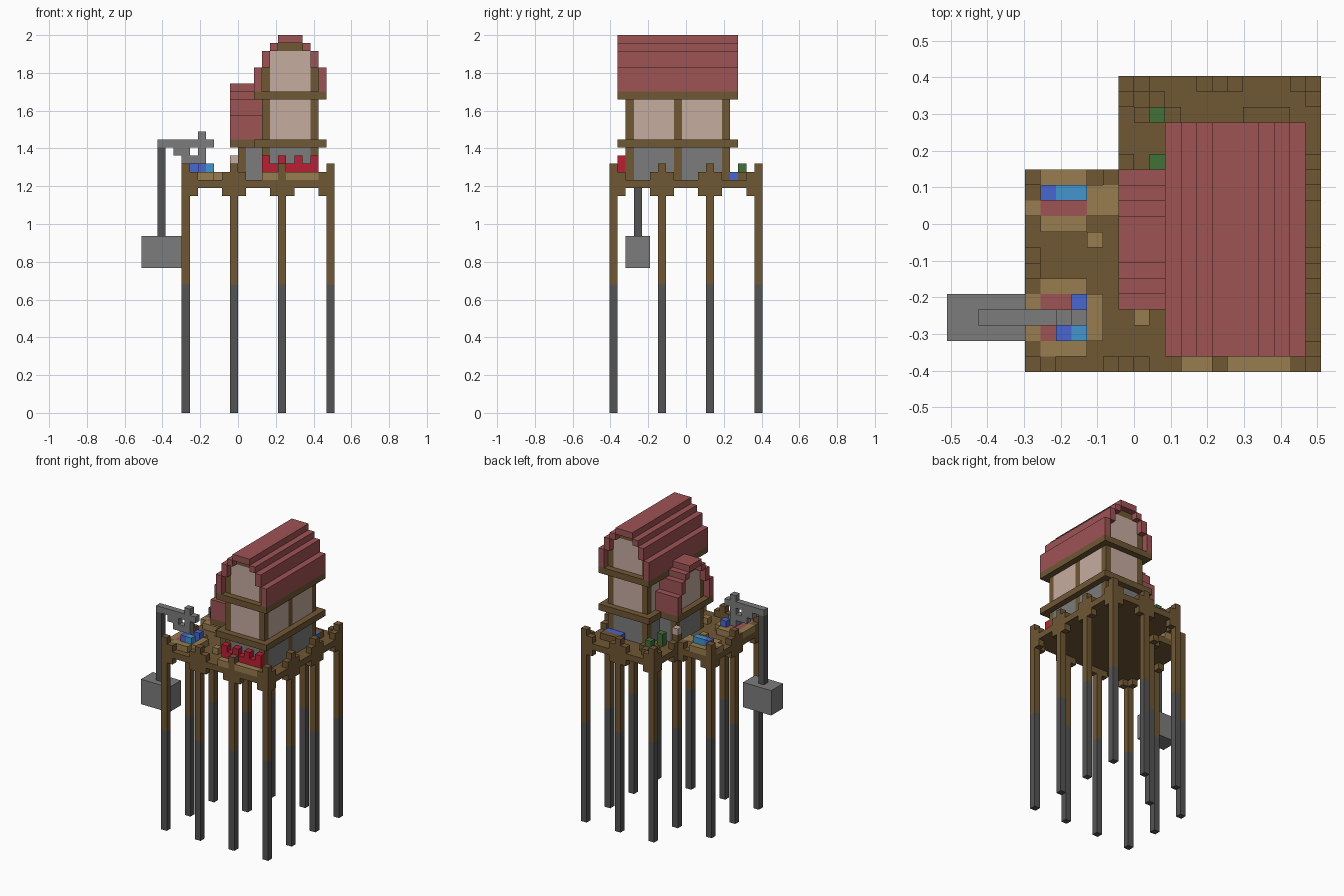
import bpy, bmesh

if "Cube" in bpy.data.objects:
    bpy.data.objects.remove(bpy.data.objects["Cube"])

V = 2 / 47                      # edge of one block
OX, OY = 12, 9.5                # grid centre


def lin(c):
    return tuple((v / 12.92 if v <= .04045 else ((v + .055) / 1.055) ** 2.4) for v in (k / 255 for k in c)) + (1,)


def mat(name, *rgb):
    m = bpy.data.materials.new(name)
    m.diffuse_color = lin(rgb)
    m.use_nodes = True
    m.node_tree.nodes["Principled BSDF"].inputs["Base Color"].default_value = m.diffuse_color
    return m


BROWN = mat("brown wood", 112, 87, 52)
TAN = mat("tan wood", 152, 125, 80)
ROOF = mat("roof red", 158, 83, 85)
PLASTER = mat("pale plaster", 198, 172, 160)
RED = mat("bright red", 186, 32, 52)
GREY = mat("stone grey", 124, 124, 124)
DARK = mat("dark grey", 84, 84, 84)
BLUE = mat("blue", 72, 102, 208)
SKY = mat("light blue", 68, 150, 205)
GREEN = mat("green", 66, 112, 56)


def build(name, material, boxes):
    """Join grid boxes (x0, x1, y0, y1, z0, z1) into one object."""
    bm = bmesh.new()
    for x0, x1, y0, y1, z0, z1 in boxes:
        r = bmesh.ops.create_cube(bm, size=1)
        for v in r["verts"]:
            v.co.x = ((x1 if v.co.x > 0 else x0) - OX) * V
            v.co.y = ((y1 if v.co.y > 0 else y0) - OY) * V
            v.co.z = (z1 if v.co.z > 0 else z0) * V
    me = bpy.data.meshes.new(name)
    bm.to_mesh(me)
    bm.free()
    me.materials.append(material)
    ob = bpy.data.objects.new(name, me)
    bpy.context.collection.objects.link(ob)


def cell(x, y, z0, z1):
    return (x, x + 1, y, y + 1, z0, z1)


# stilts: dark feet, wooden tops, going through the deck
posts = [(x, 0) for x in (5, 11, 17, 23)] + [(x, 18) for x in (11, 17, 23)]
posts += [(5, 6), (5, 12), (11, 12), (23, 6), (23, 12)]
build("stilt_feet", DARK, [cell(x, y, 0, 16) for x, y in posts])
build("stilt_tops", BROWN, [cell(x, y, 16, 28) for x, y in posts] +
      [cell(x, y, 29, 31) for x, y in posts])

# L-shaped deck
build("deck", BROWN, [(5, 24, 0, 13, 28, 29), (11, 24, 13, 19, 28, 29)])


def on_edge(x, y):
    return ((y == 0 and 5 <= x < 24) or (x == 23 and 0 <= y < 19) or (y == 18 and 11 <= x < 24)
            or (x == 11 and 12 <= y < 19) or (y == 12 and 5 <= x < 12) or (x == 5 and 0 <= y < 13))


# braces beside each post, below and above the deck edge
near = [(x + a, y + b) for x, y in posts for a, b in ((1, 0), (-1, 0), (0, 1), (0, -1)) if on_edge(x + a, y + b)]
build("lower_braces", BROWN, [cell(x, y, 27, 28) for x, y in near])
planter_cells = [(16, 0), (18, 0), (6, 12)]
build("upper_braces", BROWN, [cell(x, y, 29, 30) for x, y in near if (x, y) not in planter_cells])

# main house: posts, wall panels and two overhanging beams
pillars = [(x, y) for x in (15, 21) for y in (2, 8, 14)]
build("house_posts", BROWN, [cell(x, y, a, b) for x, y in pillars for a, b in ((29, 33), (34, 39))])


def panels(z0, z1):
    out = [(16, 21, y, y + 1, z0, z1) for y in (2, 14)]
    return out + [(x, x + 1, a, b, z0, z1) for x in (15, 21) for a, b in ((3, 8), (9, 14))]


build("stone_walls", GREY, panels(29, 33))
build("plaster_walls", PLASTER, panels(34, 39))
build("house_beams", BROWN, [(14, 23, 1, 16, z, z + 1) for z in (33, 39)])


def roof_tiers(z):
    """Stepped arch nine blocks wide: (offset0, offset1, z0, z1)."""
    side = [(0, z, z + 3), (1, z + 3, z + 5), (2, z + 5, z + 6)]
    tiers = [(3, 6, z + 6, z + 7)]
    for o, a, b in side:
        tiers += [(o, o + 1, a, b), (8 - o, 9 - o, a, b)]
    return tiers


# main roof and both gables
build("main_roof", ROOF, [(14 + a, 14 + b, 1, 16, c, d) for a, b, c, d in roof_tiers(40)])
build("main_gables", PLASTER, [(16, 21, y, y + 1, 40, 45) for y in (2, 14)])
build("gable_frames", BROWN, [(a, b, y, y + 1, c, d) for y in (2, 14)
                              for a, b, c, d in ((15, 16, 40, 43), (21, 22, 40, 43), (17, 20, 45, 46))])

# side annex with its own stepped roof
build("annex_roof", ROOF, [(11, 14 if d > 39 else 15, 4 + a, 4 + b, c, d) for a, b, c, d in roof_tiers(34)])
build("annex_gable", PLASTER, [(12, 13, 6, 11, 34, 39)])
build("annex_frame", BROWN, [(12, 13, 5, 6, 34, 37), (12, 13, 11, 12, 34, 37), (12, 13, 7, 10, 39, 40),
                             cell(12, 5, 29, 33), cell(12, 11, 29, 33), (11, 14, 4, 13, 33, 34)])
build("annex_walls", GREY, [(12, 13, 6, 11, 29, 33), (13, 15, 5, 6, 29, 33), (13, 15, 11, 12, 29, 33)])
build("post_lamp", PLASTER, [cell(11, 12, 31, 32)])

# market crates with goods
build("crates", TAN, [(6, 9, 1, 2, 29, 30), (6, 9, 5, 6, 29, 30), (9, 10, 2, 5, 29, 30), (5, 6, 2, 5, 29, 30),
                      (6, 9, 12, 13, 29, 30), (6, 9, 9, 10, 29, 30), (9, 11, 10, 12, 29, 30), (5, 6, 10, 12, 29, 30)])
build("stools", TAN, [cell(9, 8, 29, 30), cell(12, 3, 29, 30)])
build("red_goods", ROOF, [(6, 8, 4, 5, 29, 30), (6, 8, 3, 4, 29, 30), (6, 7, 2, 3, 29, 30), (6, 9, 10, 11, 29, 30)])
build("blue_goods", BLUE, [cell(8, 4, 29, 31), cell(7, 2, 29, 31), cell(6, 11, 29, 31)])
build("light_blue_goods", SKY, [cell(8, 2, 29, 31), (7, 9, 11, 12, 29, 31)])

# crane with hanging weight
build("crane", GREY, [(2, 9, 3, 4, 33, 34), cell(7, 3, 34, 35), (4, 6, 3, 4, 32, 33), cell(7, 3, 32, 33),
                      (5, 8, 3, 4, 31, 32), cell(7, 3, 30, 31)])
build("crane_rope", DARK, [cell(2, 3, 22, 33)])
build("crane_weight", GREY, [(0, 5, 2, 5, 18, 22)])

# front flower bed
build("front_planter", TAN, [(15, 17, 0, 1, 29, 30), (18, 22, 0, 1, 29, 30), (15, 22, 1, 2, 29, 30)])
build("red_flowers", RED, [(15, 22, 1, 2, 30, 31)] + [cell(x, 1, 31, 32) for x in (15, 17, 19, 21)])

# rear beds
build("rear_planters", BROWN, [(12, 15, 16, 17, 29, 30), cell(13, 17, 29, 30), (19, 22, 16, 17, 29, 30)])
build("water_trough", BLUE, [(19, 22, 15, 16, 29, 30)])
build("shrubs", GREEN, [cell(13, 13, 29, 31), cell(13, 16, 30, 31)])
